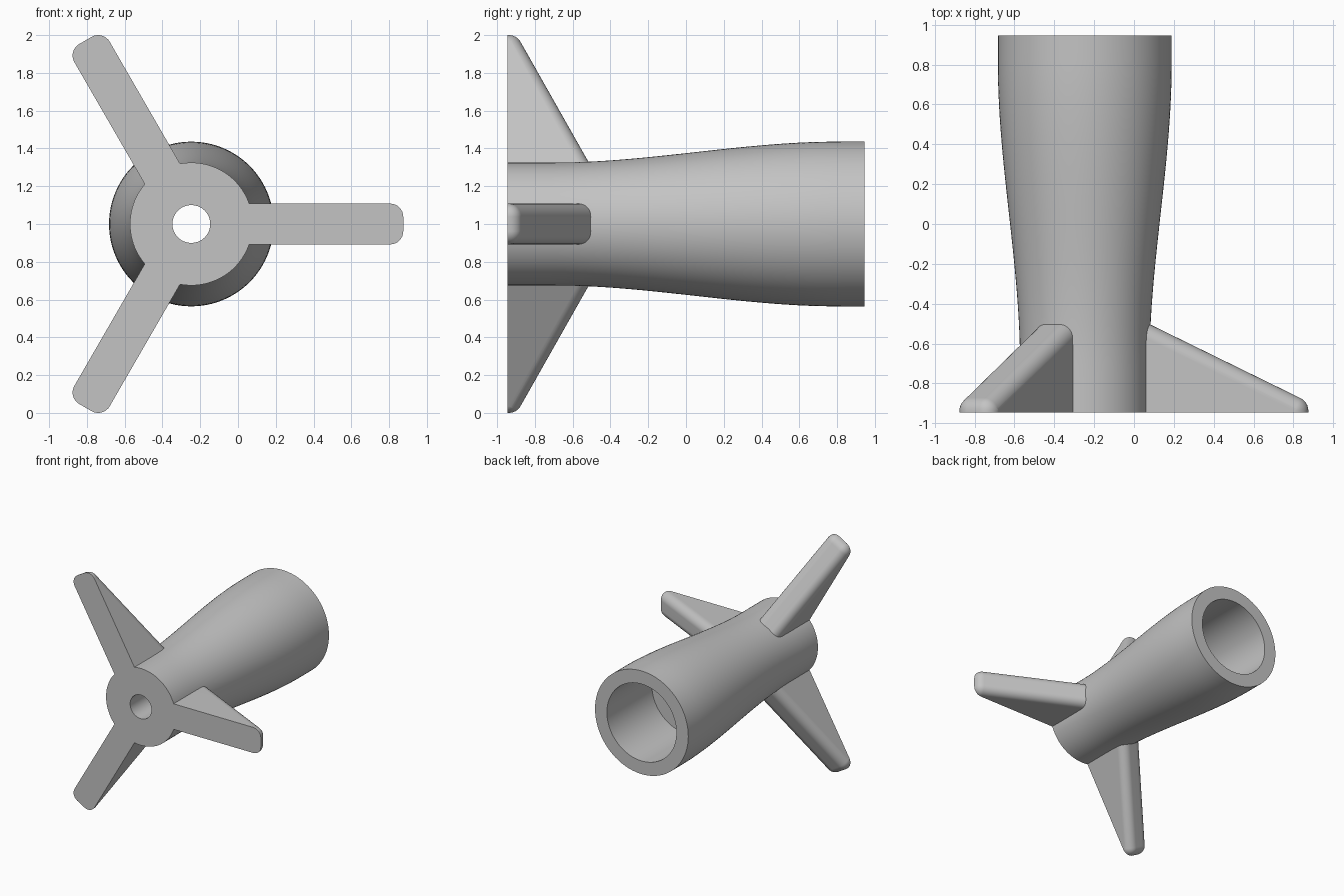
import bpy, bmesh, math
from mathutils import Matrix, Vector

if "Cube" in bpy.data.objects:
    bpy.data.objects.remove(bpy.data.objects["Cube"], do_unlink=True)

AXIS = Vector((-0.247, 0, 1))      # centre line of the tube, running along y
FRONT, BACK = -0.945, 0.945

grey = bpy.data.materials.new("plain_grey")
grey.use_nodes = True
grey.diffuse_color = (0.55, 0.55, 0.55, 1)
grey.node_tree.nodes["Principled BSDF"].inputs["Base Color"].default_value = grey.diffuse_color


def finish(bm, name):
    """Turn a bmesh into a smooth object with sharp creases."""
    bmesh.ops.recalc_face_normals(bm, faces=bm.faces[:])
    mesh = bpy.data.meshes.new(name)
    bm.to_mesh(mesh)
    bm.free()
    mesh.materials.append(grey)
    mesh.shade_smooth()
    mesh.set_sharp_from_angle(angle=math.radians(35))
    obj = bpy.data.objects.new(name, mesh)
    bpy.context.collection.objects.link(obj)
    obj.location = AXIS
    weighted = obj.modifiers.new("even_shading", 'WEIGHTED_NORMAL')
    weighted.keep_sharp = True
    return obj


# Flared tube: wide socket at the back, narrow bore through to the front
def outer_radius(y):
    t = min(max((y + 0.7) / 1.5, 0), 1)
    return 0.325 + 0.111 * t * t * (3 - 2 * t)


def build_tube():
    steps = 32
    ys = [FRONT + (BACK - FRONT) * i / steps for i in range(steps + 1)]
    profile = [(outer_radius(y), y) for y in ys]
    profile += [(0.325, BACK), (0.325, 0.345), (0.1, 0.345), (0.1, FRONT)]
    bm = bmesh.new()
    verts = [bm.verts.new((r, y, 0)) for r, y in profile]
    edges = [bm.edges.new((verts[i - 1], verts[i])) for i in range(len(verts))]
    bmesh.ops.spin(bm, geom=verts + edges, cent=(0, 0, 0), axis=(0, 1, 0),
                   angle=math.tau, steps=96, use_merge=True)
    bmesh.ops.remove_doubles(bm, verts=bm.verts[:], dist=1e-5)
    finish(bm, "tube_body")


# Tapered fin: hull around fillet spheres, cut flat at the front
def build_fin(name, angle):
    fillet, half_width, tip = 0.07, 0.108, 1.122
    slope = 0.49
    bm = bmesh.new()
    for r in (0.25, tip - fillet):
        top = -0.505 - slope * (r - 0.33) - fillet * math.hypot(1, slope)
        for y in (top, -1.2):
            for side in (-1, 1):
                place = Matrix.Translation((r, y, side * (half_width - fillet)))
                bmesh.ops.create_uvsphere(bm, u_segments=32, v_segments=16,
                                          radius=fillet, matrix=place)
    hull = bmesh.ops.convex_hull(bm, input=bm.verts[:])
    unused = {g for g in hull["geom_interior"] + hull["geom_unused"]
              if isinstance(g, bmesh.types.BMVert)}
    bmesh.ops.delete(bm, geom=list(unused), context='VERTS')
    bmesh.ops.bisect_plane(bm, geom=bm.verts[:] + bm.edges[:] + bm.faces[:],
                           plane_co=(0, FRONT, 0), plane_no=(0, -1, 0), clear_outer=True)
    bmesh.ops.holes_fill(bm, edges=[e for e in bm.edges if e.is_boundary], sides=0)
    bmesh.ops.dissolve_limit(bm, angle_limit=math.radians(0.5),
                             verts=bm.verts[:], edges=bm.edges[:])
    bmesh.ops.rotate(bm, verts=bm.verts[:], cent=(0, 0, 0),
                     matrix=Matrix.Rotation(angle, 3, 'Y'))
    finish(bm, name)


build_tube()
for i, name in enumerate(("left_fin", "lower_right_fin", "upper_right_fin")):
    build_fin(name, i * math.tau / 3)
